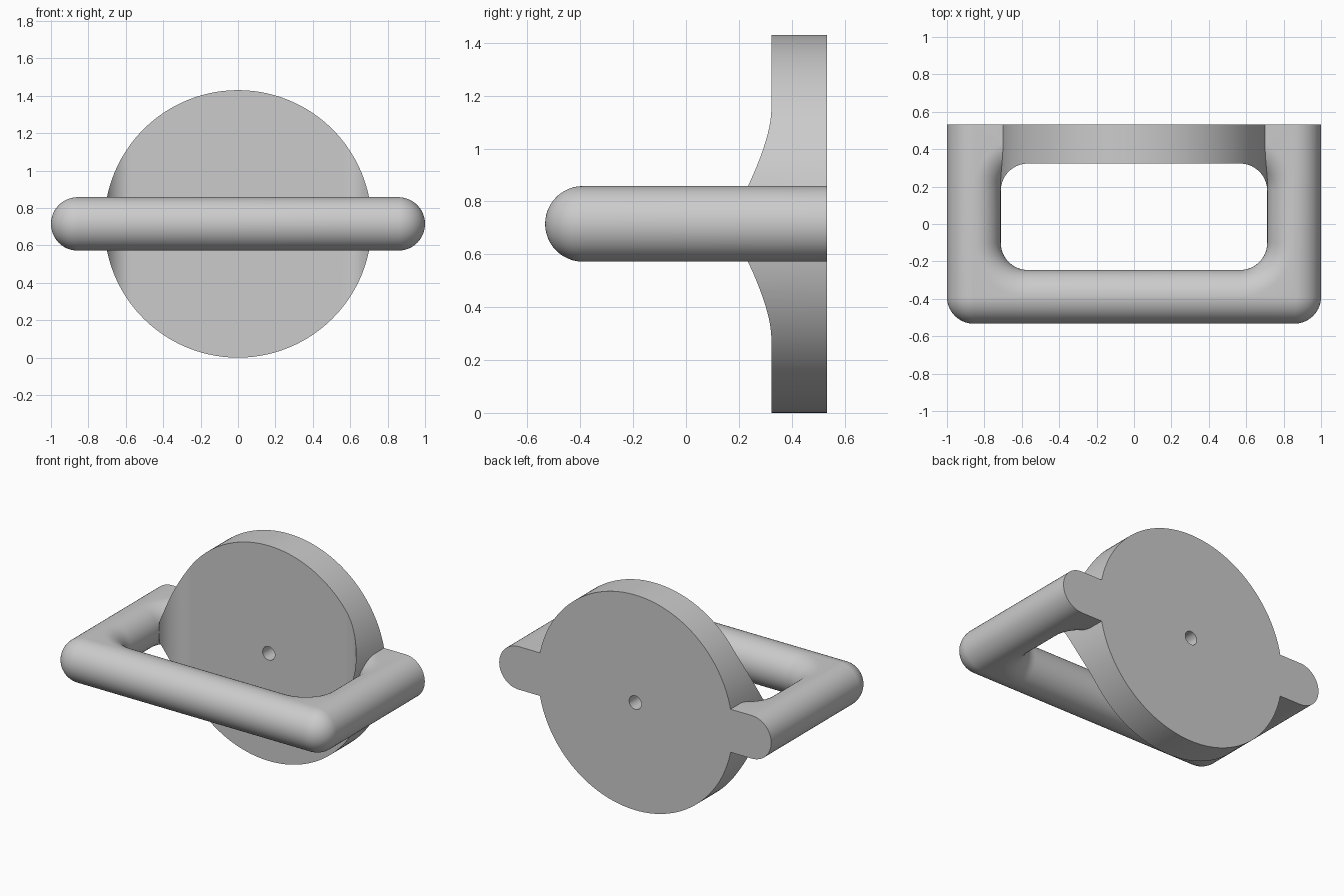
import bpy, bmesh
from math import sin, cos, pi

default = bpy.data.objects.get("Cube")
if default:
    bpy.data.objects.remove(default)

R = 0.143                # bar radius
MID = 0.715              # height of the bar and disc centre
BACK = 0.533             # flat mounting side
HOLE_X, HOLE_FRONT, HOLE_BACK, HOLE_R = 0.712, -0.246, 0.325, 0.145
STEPS = 14

grey = bpy.data.materials.new("plain grey")
grey.use_nodes = True
grey.diffuse_color = (0.6, 0.6, 0.6, 1)
grey.node_tree.nodes["Principled BSDF"].inputs["Base Color"].default_value = (0.6, 0.6, 0.6, 1)


def rounded_outline(half_x, front, back, r_front, r_back):
    """Rounded rectangle, counter-clockwise from the back left corner."""
    points = []
    corners = [(1, back, r_back), (-1, back, r_back), (-1, front, r_front), (1, front, r_front)]
    for i, (side, y, r) in enumerate(corners):
        cx = side * (half_x - r)
        cy = y - r if i < 2 else y + r
        for k in range(STEPS + 1):
            a = (i + k / STEPS) * pi / 2
            points.append((cx + r * cos(a), cy + r * sin(a)))
    return points


def bridge(bm, a, b):
    n = len(a)
    for i in range(n):
        bm.faces.new((a[i], a[(i + 1) % n], b[(i + 1) % n], b[i]))


def finish(bm, name):
    bmesh.ops.remove_doubles(bm, verts=bm.verts, dist=0.00005)
    bmesh.ops.recalc_face_normals(bm, faces=bm.faces)
    mesh = bpy.data.meshes.new(name)
    bm.to_mesh(mesh)
    bm.free()
    mesh.materials.append(grey)
    obj = bpy.data.objects.new(name, mesh)
    bpy.context.collection.objects.link(obj)
    return obj


def ring(bm, points, z):
    return [bm.verts.new((x, y, z)) for x, y in points]


def cylinder(name, radius, y0, y1, sides):
    bm = bmesh.new()
    loops = [[bm.verts.new((radius * cos(2 * pi * i / sides), y, MID + radius * sin(2 * pi * i / sides)))
              for i in range(sides)] for y in (y0, y1)]
    bridge(bm, *loops)
    for loop in loops:
        bm.faces.new(loop)
    return finish(bm, name)


def combine(target, other, operation):
    mod = target.modifiers.new(operation.lower(), "BOOLEAN")
    mod.operation, mod.object, mod.solver = operation, other, "EXACT"
    bpy.ops.object.select_all(action="DESELECT")
    bpy.context.view_layer.objects.active = target
    target.select_set(True)
    bpy.ops.object.modifier_apply(modifier=mod.name)
    bpy.data.objects.remove(other)


# Handle bar: a frame with fully rounded edges and a flat back
bm = bmesh.new()
outer, inner = [], []
LAYERS = 24
for j in range(LAYERS + 1):
    t = -pi / 2 + pi * j / LAYERS
    inset = R * (1 - cos(t))
    z = MID + R * sin(t)
    outer.append(ring(bm, rounded_outline(1 - inset, -BACK + inset, BACK, R - inset, 0), z))
    inner.append(ring(bm, rounded_outline(HOLE_X + inset, HOLE_FRONT - inset, HOLE_BACK + inset,
                                          HOLE_R + inset, HOLE_R + inset), z))
for loops in (outer, inner):
    for low, high in zip(loops, loops[1:]):
        bridge(bm, low, high)
for end in (0, -1):
    bridge(bm, outer[end], inner[end])
bar = finish(bm, "handle_bar")

# Disc with its front hollowed by the finger opening
disc = cylinder("mounting_disc_with_handle", 0.715, 0.19, BACK, 160)
bm = bmesh.new()
outline = rounded_outline(HOLE_X, HOLE_FRONT, HOLE_BACK - 0.002, HOLE_R, HOLE_R)
ends = [ring(bm, outline, z) for z in (-0.2, 1.7)]
bridge(bm, *ends)
for loop in ends:
    bm.faces.new(loop)
opening = finish(bm, "opening_cutter")
combine(disc, opening, "DIFFERENCE")

# Join the bar, then drill the centre hole
combine(disc, bar, "UNION")
combine(disc, cylinder("screw_hole_cutter", 0.045, 0.1, 0.7, 32), "DIFFERENCE")
bpy.ops.object.shade_smooth_by_angle(angle=0.5)
